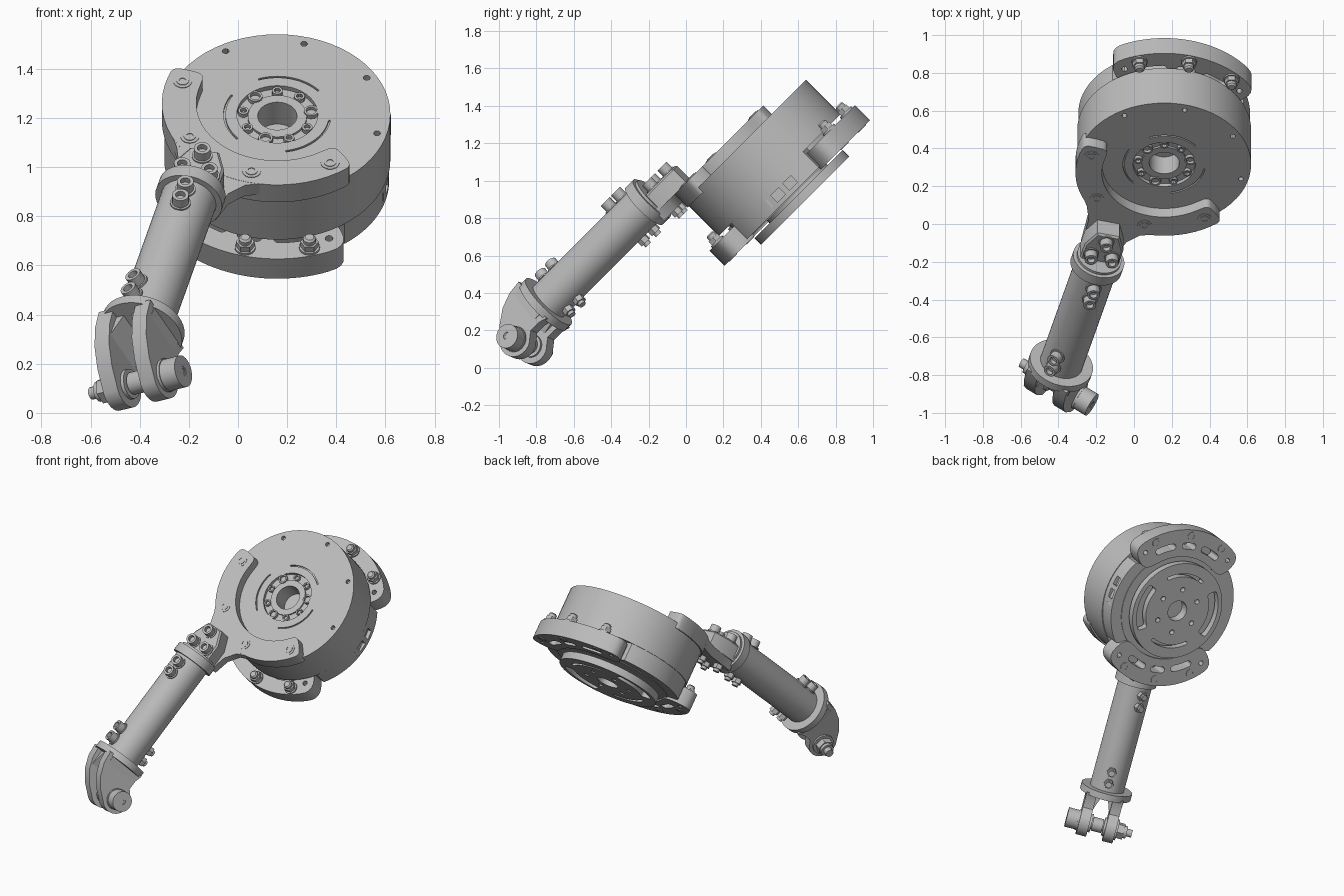
import bpy, bmesh
from math import sin, cos, pi, radians as rad
from mathutils import Matrix, Vector

if "Cube" in bpy.data.objects:
    bpy.data.objects.remove(bpy.data.objects["Cube"])

grey = bpy.data.materials.new("machined grey")
grey.use_nodes = True
GREY = (0.5, 0.5, 0.5, 1)
grey.diffuse_color = GREY
for node in grey.node_tree.nodes:
    if node.type == 'BSDF_PRINCIPLED':
        node.inputs["Base Color"].default_value = GREY

# Frames: drum lies flat before the 45 degree tilt, arm and fork hang off it
R, T = Matrix.Rotation, Matrix.Translation
TILT = R(rad(45), 4, 'X')
DRUM = TILT @ T((0.16, 1.082, 0))
ARM = TILT @ T((-0.19, 0.497, 0.77)) @ R(rad(-14.2), 4, 'Z')
FORK = ARM @ R(rad(-30), 4, 'Y')
TUBE = ARM @ R(rad(90), 4, 'X')
SIDE = Matrix(((0, 0, 1, 0), (1, 0, 0, 0), (0, 1, 0, 0), (0, 0, 0, 1)))
PIN = FORK @ T((0, -1.03, -0.09)) @ R(rad(90), 4, 'Y')
made = []


def prism(name, pts, z0, z1, frame, socket=0, bevel=0):
    """Extrude an outline from z0 to z1; socket sinks a recess in the top."""
    bm = bmesh.new()
    base = bm.faces.new([bm.verts.new((x, y, z0)) for x, y in pts])
    geo = bmesh.ops.extrude_face_region(bm, geom=[base])["geom"]
    up = Vector((0, 0, z1 - z0))
    bmesh.ops.translate(bm, verts=[g for g in geo if isinstance(g, bmesh.types.BMVert)], vec=up)
    top = [g for g in geo if isinstance(g, bmesh.types.BMFace)]
    rim = list(top[0].edges)
    bmesh.ops.recalc_face_normals(bm, faces=bm.faces)
    if socket:
        bmesh.ops.inset_region(bm, faces=top, thickness=socket)
        inner = bmesh.ops.extrude_face_region(bm, geom=top)["geom"]
        bmesh.ops.delete(bm, geom=top, context='FACES_ONLY')
        bmesh.ops.translate(bm, verts=[g for g in inner if isinstance(g, bmesh.types.BMVert)], vec=-up * 0.5)
    if bevel:
        bmesh.ops.bevel(bm, geom=rim, offset=bevel, segments=1, affect='EDGES')
    me = bpy.data.meshes.new(name)
    bm.to_mesh(me)
    bm.free()
    me.materials.append(grey)
    ob = bpy.data.objects.new(name, me)
    bpy.context.collection.objects.link(ob)
    ob.matrix_world = frame
    made.append(ob)
    return ob


def arc(r, a0, a1, n=24, c=(0, 0)):
    steps = [rad(a0 + (a1 - a0) * i / n) for i in range(n + 1)]
    return [(c[0] + r * cos(a), c[1] + r * sin(a)) for a in steps]


def cyl(name, r, z0, z1, frame, c=(0, 0), n=32, **kw):
    return prism(name, arc(r, 0, 360, n, c)[:-1], z0, z1, frame, **kw)


def band(r, half, a0, a1, square=1.0):
    """Curved bar with rounded ends; a lower square value squares them."""
    def end(a, sign):
        out = []
        for i in range(1, 10):
            t = pi * i / 10
            u = abs(cos(t)) ** square * (1 if cos(t) > 0 else -1) * half * sign
            k = sin(t) ** square * half * sign
            ca, sa = cos(rad(a)), sin(rad(a))
            out.append(((r + u) * ca - k * sa, (r + u) * sa + k * ca))
        return out
    return arc(r + half, a0, a1) + end(a1, 1) + arc(r - half, a1, a0) + end(a0, -1)


def cut(target, cutters):
    """Subtract the cutters, keep the result and drop the cutters."""
    for c in cutters:
        c.hide_render = True
        m = target.modifiers.new("cut", 'BOOLEAN')
        m.operation, m.object, m.solver = 'DIFFERENCE', c, 'EXACT'
    bpy.context.view_layer.update()
    dg = bpy.context.evaluated_depsgraph_get()
    me = bpy.data.meshes.new_from_object(target.evaluated_get(dg))
    target.modifiers.clear()
    target.data = me
    for c in cutters:
        made.remove(c)
        bpy.data.objects.remove(c)


def at(r, a):
    return (r * cos(rad(a)), r * sin(rad(a)))


def bolt(name, frame, c, top, bottom):
    """Socket head with washer on top, hex nut with stud below."""
    cyl(name + "_washer", 0.042, top, top + 0.008, frame, c, 20)
    cyl(name + "_head", 0.034, top, top + 0.05, frame, c, 20, socket=0.014)
    cyl(name + "_nut", 0.032, bottom - 0.032, bottom, frame, c, 6)
    cyl(name + "_stud", 0.02, bottom - 0.05, top, frame, c, 16)


# Drum housing with front bore, hub recess and rim screws
drum = cyl("drum_housing", 0.46, 0.375, 0.636, DRUM, n=64)
cutters = [cyl("bore", 0.08, 0.5, 0.7, DRUM), cyl("hub_recess", 0.165, 0.615, 0.7, DRUM, n=40)]
cutters += [prism("groove", band(0.215, 0.004, a, a + 70), 0.626, 0.7, DRUM) for a in (40, 150, 280)]
cutters += [cyl("rim_hole", 0.014, 0.61, 0.7, DRUM, at(0.42, a), 12) for a in (-15, 30, 75, 120)]
cut(drum, cutters)
hub = prism("hub_ring", arc(0.12, 0, 360, 36)[:-1], 0.6, 0.626, DRUM)
cut(hub, [cyl("hub_bore", 0.08, 0.5, 0.7, DRUM)])
for i in range(9):
    cyl("hub_screw", 0.022 if i % 3 else 0.03, 0.6, 0.634, DRUM, at(0.14, 40 * i + 10), 12, socket=0.009)

# Rear body between the lobes, with side connector windows
rear = prism("rear_body", arc(0.455, -53, 23) + arc(0.455, 127, 203), 0.255, 0.376, DRUM)
cut(rear, [prism("port", [(x, y + d) for x, y in ((.43, 0), (.5, 0), (.5, .06), (.43, .06))],
                 0.28, 0.33, DRUM) for d in (-0.2, -0.11, -0.02)])
cyl("rear_core", 0.38, 0.25, 0.376, DRUM, n=48)

# Two rear mounting lobes, half a turn apart
for turn in (0, 180):
    lobe = prism("mounting_lobe", band(0.455, 0.095, 38 + turn, 112 + turn, 0.75), 0.24, 0.354, DRUM)
    slots = [prism("slot", band(0.435, 0.022, a - w + turn, a + w + turn), 0.2, 0.4, DRUM)
             for a, w in ((52, 7), (75, 4), (98, 7))]
    slots += [cyl("lobe_hole", 0.016, 0.2, 0.4, DRUM, at(0.48, a + turn), 12) for a in (34, 116)]
    cut(lobe, slots)
    for a in (45, 75, 105):
        c = at(0.505, a + turn)
        cyl("lobe_washer", 0.042, 0.354, 0.364, DRUM, c, 20)
        cyl("lobe_nut", 0.037, 0.364, 0.392, DRUM, c, 6)
        cyl("lobe_stud", 0.026, 0.39, 0.418, DRUM, c, 16, bevel=0.008)
        cyl("lobe_screw", 0.03, 0.24, 0.236, DRUM, c, 20, socket=0.012)

# Rear output disc
disc = cyl("output_disc", 0.333, 0.182, 0.23, DRUM, n=64)
holes = [cyl("disc_bore", 0.07, 0.1, 0.3, DRUM)]
holes += [cyl("disc_hole", 0.017, 0.1, 0.3, DRUM, at(0.15, 60 * i + 15), 12) for i in range(6)]
for a in (-15, 165):
    holes.append(prism("window", band(0.268, 0.034, a - 26, a + 26, 0.5), 0.1, 0.3, DRUM))
    holes.append(prism("thin_slot", band(0.25, 0.011, a + 60, a + 120), 0.1, 0.3, DRUM))
cut(disc, holes)
spacer = cyl("disc_spacer", 0.22, 0.22, 0.26, DRUM, n=40)
cut(spacer, [cyl("spacer_bore", 0.07, 0.1, 0.3, DRUM)])

# Front bracket: curved cradle, neck and countersunk screws
prism("bracket_cradle", band(0.4, 0.07, 162, 302, 0.5), 0.6, 0.7, DRUM)
neck = [(-.33, -.1), (-.445, -.13), (-.41, -.25), (-.40, -.35), (-.44, -.56),
        (-.25, -.61), (-.2, -.52), (-.13, -.47), (-.03, -.46), (-.1, -.33), (-.24, -.24)]
prism("bracket_neck", neck, 0.638, 0.699, DRUM)
for a in (162, 208.5, 255, 302):
    cyl("bracket_screw_rim", 0.038, 0.69, 0.703, DRUM, at(0.405, a), 24)
    cyl("bracket_screw", 0.025, 0.69, 0.706, DRUM, at(0.405, a), 20, socket=0.011)

# Arm tube with clamp tang, collar and flange
tang = [(-.105, -.02), (.105, -.02), (.105, .13), (.06, .225), (-.06, .225), (-.105, .13)]
prism("clamp_tang", tang, -0.072, 0.035, ARM, bevel=0.01)
cyl("arm_tube", 0.115, 0, 0.82, TUBE, n=40)
cyl("arm_collar", 0.14, -0.015, 0.045, TUBE, n=40)
cyl("collar_cap", 0.12, -0.03, 0, TUBE, n=40)
cyl("arm_flange", 0.172, 0.79, 0.835, TUBE, n=48)
for c in ((0, 0.18), (-0.057, 0.075), (0.057, 0.075)):
    bolt("tang_bolt", ARM, c, 0.033, -0.13)
for t in (0.1, 0.18):
    bolt("upper_tube_bolt", ARM, (0, -t), 0.113, -0.113)
for t in (0.65, 0.73):
    bolt("lower_tube_bolt", FORK, (0, -t), 0.113, -0.113)

# Fork: two curved lugs with tapered roots on the flange
lug = [(-.82, .145), (-.9, .135), (-.98, .1), (-1.05, .04)]
lug += arc(0.095, 150, 300, 16, (-1.03, -0.09)) + [(-.93, -.12), (-.87, -.12), (-.82, -.135)]
for side in (-1, 1):
    prism("fork_lug", lug, side * 0.055, side * 0.125, FORK @ SIDE)
    root = [(side * x, y) for x, y in ((0.06, -.95), (0.015, -.82), (.13, -.82), (.12, -.95))]
    prism("lug_root", root, -0.09, 0.11, FORK)
    cyl("lug_boss", 0.062, side * 0.04, side * 0.06, PIN, n=28)
    cyl("pin_washer", 0.07, side * 0.125, side * 0.137, PIN, n=28)

# Cross pin with spacers, head and locking nut
cyl("cross_pin", 0.036, -0.2, 0.14, PIN, n=24)
cyl("pin_sleeve", 0.047, -0.035, 0.035, PIN, n=24)
cyl("pin_head", 0.066, 0.135, 0.21, PIN, n=32, socket=0.045, bevel=0)
cyl("pin_head_plug", 0.03, 0.135, 0.207, PIN, n=24, socket=0.016)
cyl("pin_head_face", 0.06, 0.135, 0.205, PIN, n=32)
cyl("pin_nut", 0.055, -0.18, -0.135, PIN, n=6)
cyl("pin_nut_collar", 0.042, -0.2, -0.175, PIN, n=24)
cyl("pin_tip", 0.026, -0.235, -0.195, PIN, n=16)

# Smooth shading with sharp edges kept
bpy.ops.object.select_all(action='DESELECT')
for ob in made:
    ob.select_set(True)
bpy.context.view_layer.objects.active = made[0]
bpy.ops.object.shade_smooth_by_angle(angle=rad(30))
